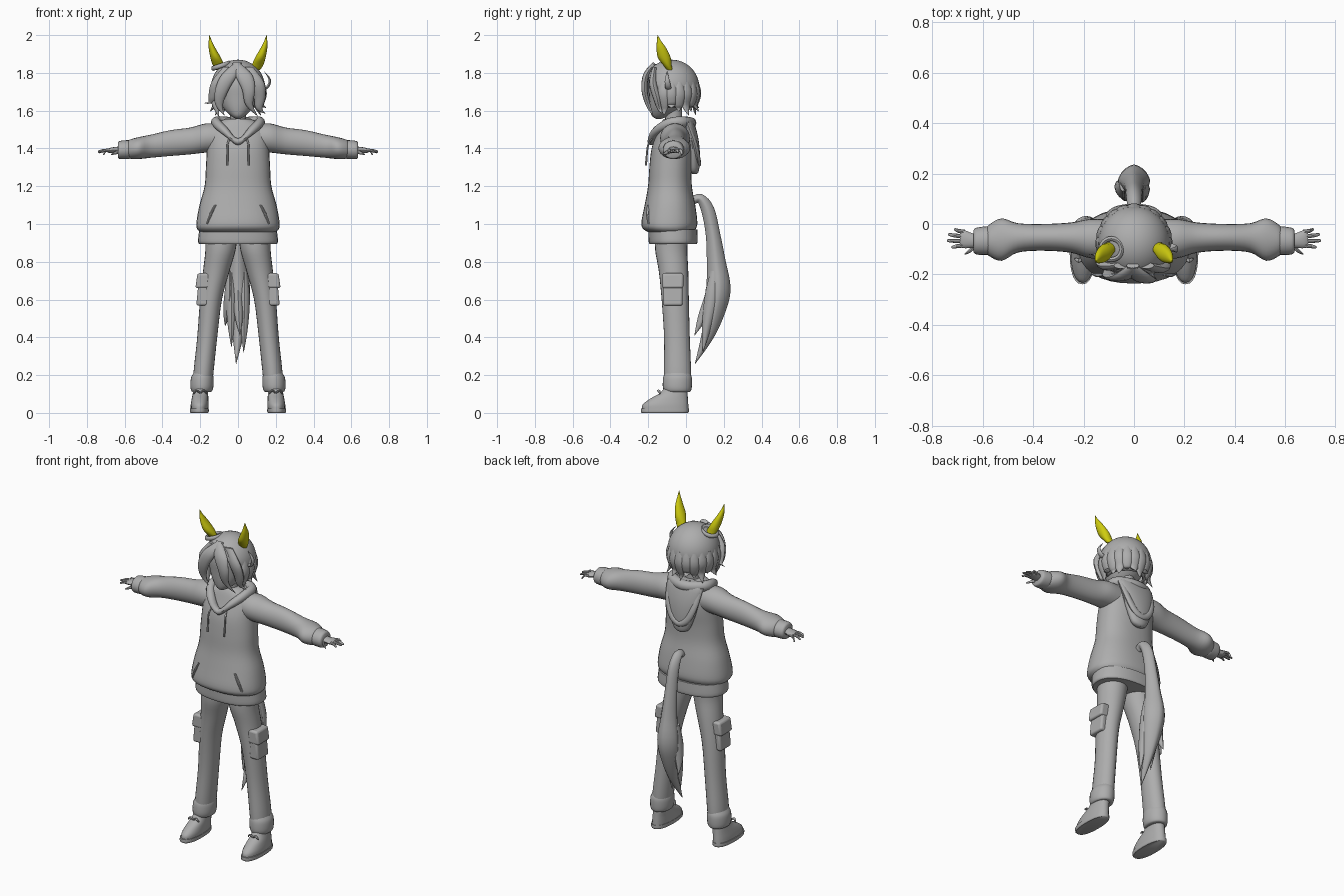
import bpy, bmesh, math
from mathutils import Vector

X, Y, Z = Vector((1, 0, 0)), Vector((0, 1, 0)), Vector((0, 0, 1))


def material(name, rgb):
    m = bpy.data.materials.new(name)
    m.diffuse_color = (*rgb, 1)
    return m


GREY = material("grey", (0.42, 0.42, 0.42))
YELLOW = material("yellow", (0.62, 0.60, 0.005))


def add(name, bm, mat=GREY, mirror=False):
    bmesh.ops.recalc_face_normals(bm, faces=bm.faces)
    me = bpy.data.meshes.new(name)
    bm.to_mesh(me)
    bm.free()
    me.materials.append(mat)
    ob = bpy.data.objects.new(name, me)
    bpy.context.collection.objects.link(ob)
    if mirror:
        ob.modifiers.new("mirror", 'MIRROR').use_mirror_merge = False
    return ob


def smooth_path(st, steps, closed=False):
    """Catmull-Rom through stations of (x, y, z, a, b)."""
    n, out = len(st), []
    at = lambda i: st[i % n] if closed else st[max(0, min(n - 1, i))]
    for i in range(n if closed else n - 1):
        p = [at(i + k) for k in (-1, 0, 1, 2)]
        for s in range(steps):
            t = s / steps
            out.append([0.5 * (2 * q + (r - o) * t + (2 * o - 5 * q + 4 * r - w) * t * t
                               + (3 * q - o - 3 * r + w) * t ** 3) for o, q, r, w in zip(*p)])
    return out if closed else out + [list(st[-1])]


def sweep(name, st, u, v=None, mat=GREY, mirror=False, n=20, steps=4, e=1.0, closed=False):
    """Skin superellipse rings along a path; u, v are the ring axes."""
    path = smooth_path(st, steps, closed)
    bm, rings, m = bmesh.new(), [], len(path)
    for i, (x, y, z, a, b) in enumerate(path):
        w = v
        if v is None:
            nxt, prv = (path[(i + 1) % m], path[i - 1]) if closed else (path[min(i + 1, m - 1)], path[max(i - 1, 0)])
            w = (Vector(nxt[:3]) - Vector(prv[:3])).cross(u).normalized()
        ring = []
        for k in range(n):
            c, s = math.cos(2 * math.pi * k / n), math.sin(2 * math.pi * k / n)
            c, s = (math.copysign(abs(q) ** e, q) for q in (c, s))
            ring.append(bm.verts.new(Vector((x, y, z)) + u * c * max(a, .001) + w * s * max(b, .001)))
        rings.append(ring)
    for r, q in zip(rings, rings[1:] + ([rings[0]] if closed else [])):
        for k in range(n):
            bm.faces.new((r[k], r[(k + 1) % n], q[(k + 1) % n], q[k]))
    if not closed:
        bm.faces.new(rings[0])
        bm.faces.new(rings[-1])
    return add(name, bm, mat, mirror)


# Hoodie body and hem
sweep("hoodie_body", [(0, -.08, .955, .195, .115), (0, -.088, .975, .217, .14), (0, -.088, 1.01, .22, .148),
                      (0, -.085, 1.1, .204, .134), (0, -.085, 1.2, .177, .116), (0, -.082, 1.3, .17, .112),
                      (0, -.072, 1.4, .165, .11), (0, -.062, 1.48, .163, .092), (0, -.06, 1.53, .12, .075),
                      (0, -.06, 1.555, .07, .06)], X, Y, n=32, e=.87)
sweep("hoodie_hem", [(0, -.068, .895, .205, .125), (0, -.068, .91, .212, .13), (0, -.07, .97, .205, .13)],
      X, Y, n=32, e=.87)
for s in (1, -1):
    sweep("pouch_slit", [(s * .12, -.2, 1.1, .006, .006), (s * .145, -.203, 1.05, .008, .008),
                         (s * .165, -.197, 1.0, .006, .006)], X, n=8)

# Sleeves, cuffs
sweep("sleeve", [(.08, -.058, 1.455, .075, .075), (.17, -.058, 1.455, .078, .077), (.25, -.054, 1.44, .06, .071),
                 (.36, -.053, 1.428, .053, .068), (.46, -.055, 1.412, .058, .061), (.525, -.062, 1.402, .084, .058),
                 (.575, -.065, 1.396, .062, .05), (.585, -.066, 1.394, .045, .04)], Y, Z, mirror=True, n=24)
sweep("sleeve_cuff", [(.57, -.066, 1.395, .052, .046), (.58, -.066, 1.394, .057, .05), (.625, -.068, 1.392, .053, .048),
                      (.636, -.068, 1.391, .044, .04)], Y, Z, mirror=True)

# Hands
sweep("palm", [(.61, -.066, 1.392, .026, .02), (.64, -.066, 1.392, .029, .017), (.675, -.06, 1.39, .036, .014),
               (.69, -.06, 1.388, .03, .01)], Y, Z, mirror=True, n=12)
for y0, x1, y1, z1 in ((-.032, .715, -.022, 1.37), (-.05, .738, -.042, 1.38), (-.068, .742, -.066, 1.384),
                       (-.084, .725, -.092, 1.382)):
    sweep("finger", [(.67, y0, 1.389, .009, .009), ((.68 + x1) / 2, (y0 + y1) / 2, 1.39, .008, .008),
                     (x1 - .006, y1, z1, .006, .006), (x1, y1, z1, .002, .002)], Y, Z, mirror=True, n=8, steps=2)
sweep("thumb", [(.63, -.085, 1.385, .012, .012), (.65, -.105, 1.377, .009, .009), (.672, -.12, 1.368, .002, .003)],
      Y, Z, mirror=True, n=8)

# Hood: rolled collar, hanging bag with rim, drawstrings
sweep("hood_collar", [(0, -.182, 1.435, .018, .022), (.06, -.165, 1.485, .024, .024), (.11, -.1, 1.53, .028, .024),
                      (.105, -.02, 1.54, .03, .028), (0, .025, 1.535, .03, .03), (-.105, -.02, 1.54, .03, .028),
                      (-.11, -.1, 1.53, .028, .024), (-.06, -.165, 1.485, .024, .024)], Z, n=12, closed=True)
sweep("hood_bag", [(0, .045, 1.265, .015, .012), (0, .042, 1.285, .05, .027), (0, .038, 1.36, .082, .036),
                   (0, .028, 1.45, .105, .038), (0, .01, 1.53, .115, .035), (0, 0, 1.56, .09, .025)], X, Y)
sweep("hood_rim", [(-.1, .005, 1.54, .014, .02), (-.085, .045, 1.43, .014, .02), (-.05, .062, 1.35, .014, .02),
                   (0, .066, 1.32, .014, .018), (.05, .062, 1.35, .014, .02), (.085, .045, 1.43, .014, .02),
                   (.1, .005, 1.54, .014, .02)], Y, n=12)
sweep("drawstring", [(.045, -.175, 1.455, .005, .005), (.055, -.2, 1.42, .005, .005), (.056, -.208, 1.36, .005, .005),
                     (.055, -.212, 1.31, .006, .006)], X, Y, mirror=True, n=8)

# Trousers, turn-ups and cargo pockets
sweep("trouser_leg", [(.088, -.075, .95, .085, .088), (.093, -.078, .86, .08, .085), (.115, -.066, .75, .07, .078),
                      (.143, -.057, .6, .058, .072), (.163, -.048, .4, .053, .068), (.182, -.045, .22, .053, .072),
                      (.186, -.045, .15, .05, .07)], X, Y, mirror=True, n=24)
sweep("trouser_cuff", [(.186, -.045, .21, .05, .068), (.189, -.045, .185, .06, .076), (.191, -.046, .14, .061, .077),
                       (.192, -.045, .115, .054, .07), (.192, -.045, .11, .04, .055)], X, Y, mirror=True, n=24)
for name, x, z, sx, sy, sz in (("pocket_pouch", .184, .63, .062, .104, .125), ("pocket_flap", .181, .7, .078, .112, .08)):
    bm = bmesh.new()
    bmesh.ops.create_cube(bm, size=1)
    for p in bm.verts:
        p.co = Vector((x + p.co.x * sx - p.co.z * .012, -.07 + p.co.y * sy, z + p.co.z * sz))
    ob = add(name, bm, mirror=True)
    bev = ob.modifiers.new("bevel", 'BEVEL')
    bev.width, bev.segments = .012, 3

# Shoes
sweep("shoe_sole", [(.205, -.112, 0, .046, .122), (.205, -.112, .006, .05, .127), (.205, -.112, .024, .05, .127)],
      X, Y, mirror=True, n=24, e=.85)
sweep("shoe_upper", [(.204, -.11, .02, .047, .123), (.203, -.108, .045, .047, .12), (.201, -.09, .075, .044, .1),
                     (.198, -.062, .11, .04, .07), (.194, -.05, .16, .036, .055)], X, Y, mirror=True, n=24, e=.9)
for s in (1, -1):
    sweep("lace_loop", [(.2, -.138, .105, .005, .005), (.2 + s * .02, -.145, .118, .009, .005),
                        (.2 + s * .035, -.138, .1, .003, .003)], Y, mirror=True, n=8)

# Neck and head
sweep("neck", [(0, -.065, 1.48, .05, .05), (0, -.065, 1.56, .042, .045), (0, -.07, 1.64, .045, .05)], X, Y)
sweep("head", [(0, -.145, 1.556, .008, .012), (0, -.135, 1.572, .036, .045), (0, -.11, 1.61, .075, .08),
               (0, -.085, 1.67, .105, .11), (0, -.08, 1.74, .112, .118), (0, -.078, 1.8, .09, .1),
               (0, -.075, 1.84, .03, .04)], X, Y, n=24)

# Hair cap with an opening for the face
bm = bmesh.new()
bmesh.ops.create_uvsphere(bm, u_segments=36, v_segments=24, radius=1)
for p in bm.verts:
    p.co = Vector((p.co.x * .143, p.co.y * .148 - .077, p.co.z * .148 + 1.722))
cut = [f for f in bm.faces for c in [f.calc_center_median()]
       if c.z < 1.62 or (c.y < -.12 and c.z < 1.79 - 5 * c.x * c.x)]
bmesh.ops.delete(bm, geom=cut, context='FACES')
cap = add("hair_cap", bm)
cap.modifiers.new("thickness", 'SOLIDIFY').thickness = .012

# Pointed locks round the sides and nape
for i in range(13):
    th = math.radians(-108 + 18 * i)
    d = Vector((math.sin(th), math.cos(th), 0))
    low = 1.575 + .02 * (i % 3)
    st = [(d.x * .143 * r, d.y * .148 * r - .077, z, a, b) for r, z, a, b in
          ((.9, 1.75, .02, .012), (.95, 1.69, .034, .018), (.87, 1.635, .027, .014),
           (.83 + .1 * (i % 2), (1.635 + low) / 2, .016, .008), (.88 + .16 * (i % 2), low, .001, .001))]
    sweep("back_lock", st, Vector((d.y, -d.x, 0)), n=10, steps=3)

# Fringe parted near the middle, outer locks and the curl
FRINGE = {
    "fringe_left": [(.0, -.165, 1.85, .02, .012), (-.045, -.207, 1.79, .042, .016), (-.085, -.208, 1.71, .036, .016),
                    (-.1, -.188, 1.63, .02, .012), (-.072, -.18, 1.575, .001, .001)],
    "fringe_right": [(-.01, -.165, 1.85, .02, .012), (.03, -.21, 1.79, .045, .016), (.056, -.22, 1.71, .034, .016),
                     (.06, -.2, 1.63, .02, .012), (.105, -.172, 1.57, .001, .001)],
    "side_lock_left": [(-.05, -.165, 1.83, .03, .012), (-.105, -.165, 1.75, .036, .02), (-.128, -.14, 1.68, .028, .02),
                       (-.142, -.125, 1.645, .014, .01), (-.178, -.12, 1.64, .001, .001)],
    "side_lock_right": [(.05, -.165, 1.83, .03, .012), (.1, -.175, 1.75, .038, .02), (.115, -.155, 1.67, .03, .02),
                        (.112, -.14, 1.61, .018, .012), (.145, -.125, 1.585, .001, .001)],
    "cheek_lock": [(-.125, -.12, 1.7, .02, .02), (-.12, -.13, 1.63, .018, .016), (-.1, -.135, 1.565, .001, .001)],
}
for name, st in FRINGE.items():
    sweep(name, st, X, n=12)
sweep("hair_curl", [(.125, -.09, 1.715, .018, .012), (.158, -.095, 1.728, .016, .008), (.168, -.1, 1.765, .012, .006),
                    (.138, -.1, 1.808, .001, .001)], Y, n=10)

# Ears and the band round one ear base
sweep("ear", [(.092, -.085, 1.815, .024, .016), (.103, -.098, 1.84, .03, .022), (.118, -.115, 1.88, .028, .034),
              (.137, -.13, 1.93, .018, .026), (.147, -.143, 1.97, .008, .011), (.151, -.15, 2.0, .001, .001)],
      X, Y, mat=YELLOW, mirror=True, n=16)
sweep("ear_band", [(-.09 + .042 * math.cos(t), -.1 + .042 * math.sin(t), 1.838 + .014 * math.cos(t), .013, .01)
                   for t in (k * math.pi / 4 for k in range(8))], Z, n=10, steps=3, closed=True)

# Tail of tapering strands
sweep("tail", [(0, .03, 1.12, .02, .02), (0, .075, 1.135, .027, .025), (0, .115, 1.075, .032, .035),
               (0, .142, .95, .036, .038), (0, .16, .8, .046, .05), (0, .172, .66, .064, .064),
               (0, .155, .55, .056, .056), (0, .115, .41, .03, .034), (-.01, .048, .26, .001, .001)], X, e=1.25)
for x0, x1, y1, z1 in ((.035, .03, .09, .32), (-.035, -.035, .1, .35), (.0, .01, .045, .41), (-.045, -.068, .17, .46)):
    sweep("tail_strand", [(x0, .15, .75, .012, .02), (x0, .14, .62, .028, .04),
                          ((x0 + x1) / 2, (.13 + y1) / 2, (.6 + z1) / 2, .021, .025), (x1, y1, z1, .001, .001)],
          X, n=12, e=1.2)

# Smooth shading with sharp edges kept
for ob in bpy.context.scene.objects:
    ob.select_set(True)
    bpy.context.view_layer.objects.active = ob
bpy.ops.object.shade_smooth_by_angle(angle=math.radians(40))
